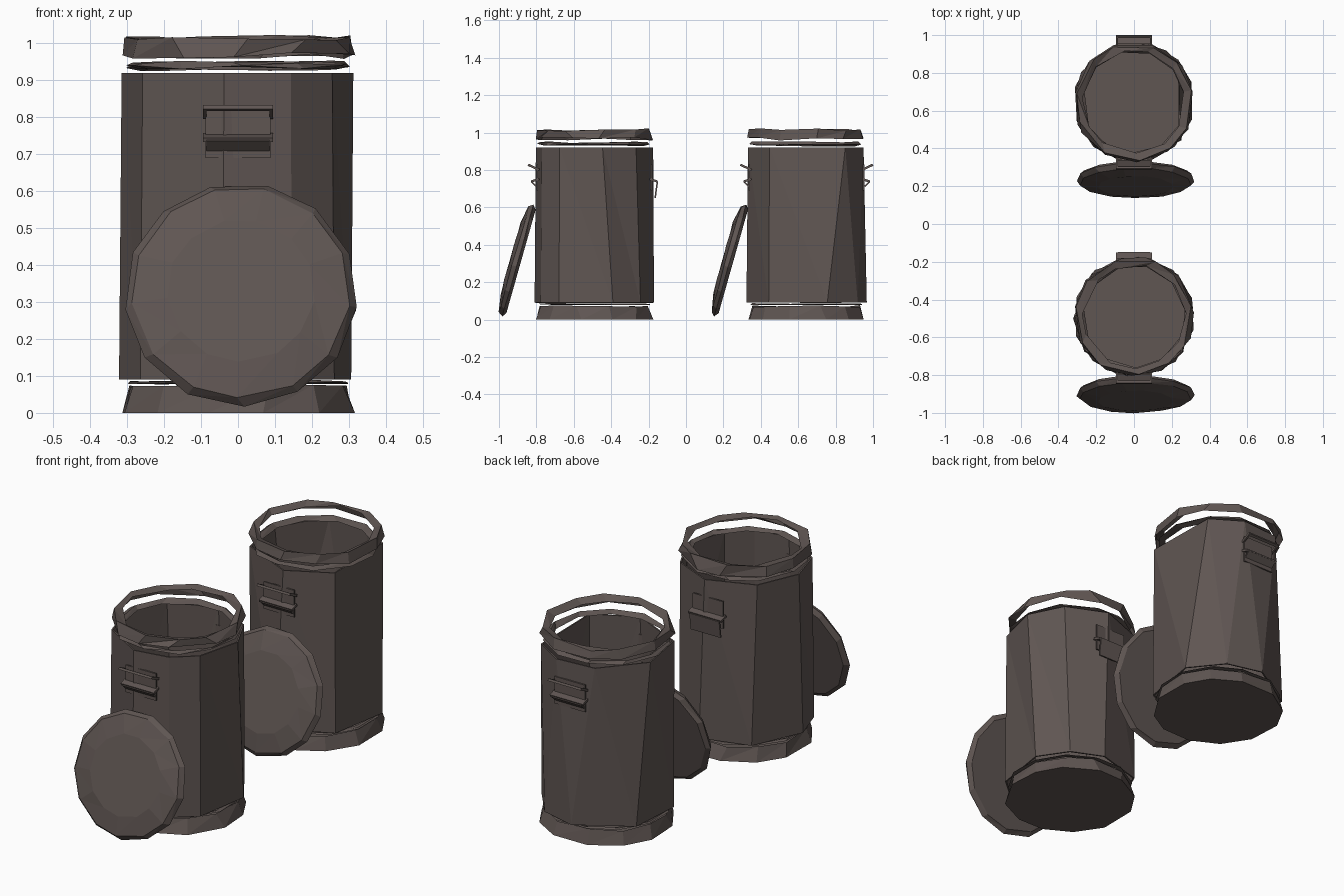
import bpy, bmesh, math, random
from mathutils import Vector

if "Cube" in bpy.data.objects:
    bpy.data.objects.remove(bpy.data.objects["Cube"])

random.seed(4)
metal = bpy.data.materials.new("dark warm grey metal")
metal.diffuse_color = (0.115, 0.092, 0.085, 1)
metal.use_nodes = True
metal.node_tree.nodes["Principled BSDF"].inputs["Base Color"].default_value = metal.diffuse_color


def finish(bm, name, loc=(0, 0, 0), rot=(0, 0, 0)):
    bmesh.ops.recalc_face_normals(bm, faces=bm.faces)
    me = bpy.data.meshes.new(name)
    bm.to_mesh(me)
    bm.free()
    me.materials.append(metal)
    ob = bpy.data.objects.new(name, me)
    ob.location = loc
    ob.rotation_euler = rot
    bpy.context.collection.objects.link(ob)
    return ob


def lathe(name, profile, loc, n=10, rot=(0, 0, 0), closed=False, cap_start=False,
          cap_end=False, wobble=0.0):
    """Revolve (radius, height) points with n flat sides; wobble dents the ring."""
    bm = bmesh.new()
    phase = math.pi / 2 + math.pi / n
    rings = []
    for r, z in profile:
        ring = []
        for i in range(n):
            a = phase + math.tau * i / n + random.uniform(-1, 1) * wobble * 12
            dz = random.uniform(-1, 1) * wobble if 0.001 < z else 0
            dr = random.uniform(-1, 1) * wobble * 0.5
            ring.append(bm.verts.new(((r + dr) * math.cos(a), (r + dr) * math.sin(a), z + dz)))
        rings.append(ring)
    pairs = list(zip(rings, rings[1:]))
    if closed:
        pairs.append((rings[-1], rings[0]))
    for a, b in pairs:
        for i in range(n):
            j = (i + 1) % n
            bm.faces.new((a[i], a[j], b[j]))
            bm.faces.new((a[i], b[j], b[i]))
    if cap_start:
        bm.faces.new(rings[0])
    if cap_end:
        bm.faces.new(rings[-1])
    return finish(bm, name, loc, rot)


def barrel(name, y, top, bottom):
    """Dented open tube with uneven corners, given as angles in degrees."""
    bm = bmesh.new()

    def ring(angles, r, z):
        return [bm.verts.new((r * math.cos(math.radians(a)), r * math.sin(math.radians(a)), z))
                for a in angles]
    lo, hi = ring(bottom, 0.322, 0.09), ring(top, 0.315, 0.92)
    for i in range(len(lo)):
        j = (i + 1) % len(lo)
        bm.faces.new((lo[i], lo[j], hi[i]))
        bm.faces.new((lo[j], hi[j], hi[i]))
    ob = finish(bm, name, (0, y, 0))
    wall = ob.modifiers.new("wall", "SOLIDIFY")
    wall.thickness = 0.008
    wall.offset = -1


def add_slab(bm, a, b, x0, x1, t):
    """Thin slab between (out, z) points a and b, from x0 to x1."""
    d = Vector((b[0] - a[0], b[1] - a[1])).normalized()
    nx, nz = -d.y * t / 2, d.x * t / 2
    pts = [(a[0] + nx, a[1] + nz), (b[0] + nx, b[1] + nz),
           (b[0] - nx, b[1] - nz), (a[0] - nx, a[1] - nz)]
    left = [bm.verts.new((x0, -o, z)) for o, z in pts]
    right = [bm.verts.new((x1, -o, z)) for o, z in pts]
    bm.faces.new(left)
    bm.faces.new(right)
    for i in range(4):
        j = (i + 1) % 4
        bm.faces.new((left[i], left[j], right[j], right[i]))


def handle(name, y, back, droop):
    bm = bmesh.new()
    w = 0.095
    # upper wire loop: two legs and a cross bar
    if not droop:
        for x in (-w, w - 0.01):
            add_slab(bm, (0.295, 0.80), (0.352, 0.827), x, x + 0.01, 0.012)
        add_slab(bm, (0.342, 0.822), (0.354, 0.828), -w, w, 0.012)
    # mounting plate and grip lip below it
    add_slab(bm, (0.306, 0.69), (0.306, 0.83), -0.088, 0.088, 0.008)
    add_slab(bm, (0.295, 0.752), (0.337, 0.738), -w, w, 0.012)
    end = (0.325, 0.65) if droop else (0.31, 0.712)
    add_slab(bm, (0.337, 0.738), end, -w * 0.9, w * 0.9, 0.008)
    finish(bm, name, (0, y, 0), (0, 0, math.pi if back else 0))


# barrels, each dented differently
barrel("front_can_barrel", -0.49,
       (-97, -63, -36, 8, 45, 87, 135, 178, 215), (-97, -63, -36, 18, 50, 82, 130, 182, 215))
barrel("rear_can_barrel", 0.645,
       (-85, -39, 41, 75, 114, 165, 215), (-92, -39, 20, 58, 93, 150, 202))

for tag, y in (("front", -0.49), ("rear", 0.645)):
    # foot: skirt with closed underside, and a thin band above it
    lathe(tag + "_can_foot", [(0.322, 0.0), (0.300, 0.072)], (0, y, 0), n=12,
          cap_start=True, wobble=0.006)
    lathe(tag + "_can_foot_band", [(0.308, 0.08), (0.30, 0.086), (0.28, 0.08)],
          (0, y, 0), n=12, closed=True, wobble=0.003)
    # two rim rings floating above the barrel
    lathe(tag + "_can_lower_rim", [(0.306, 0.935), (0.292, 0.947), (0.27, 0.93)],
          (0, y, 0), n=11, closed=True, wobble=0.006)
    lathe(tag + "_can_upper_rim", [(0.318, 0.966), (0.308, 1.014), (0.272, 1.004)],
          (0, y, 0), n=11, wobble=0.009)
    # handles front and back
    handle(tag + "_can_front_handle", y, False, False)
    handle(tag + "_can_back_handle", y, True, tag == "front")
    # round lid leaning on the front of the can
    lathe(tag + "_can_lid", [(0.292, 0.0), (0.314, 0.017), (0.296, 0.040), (0.20, 0.058)],
          (0.008, y - 0.391, 0.315), n=13, rot=(1.295, 0, 0),
          cap_start=True, cap_end=True, wobble=0.003)
